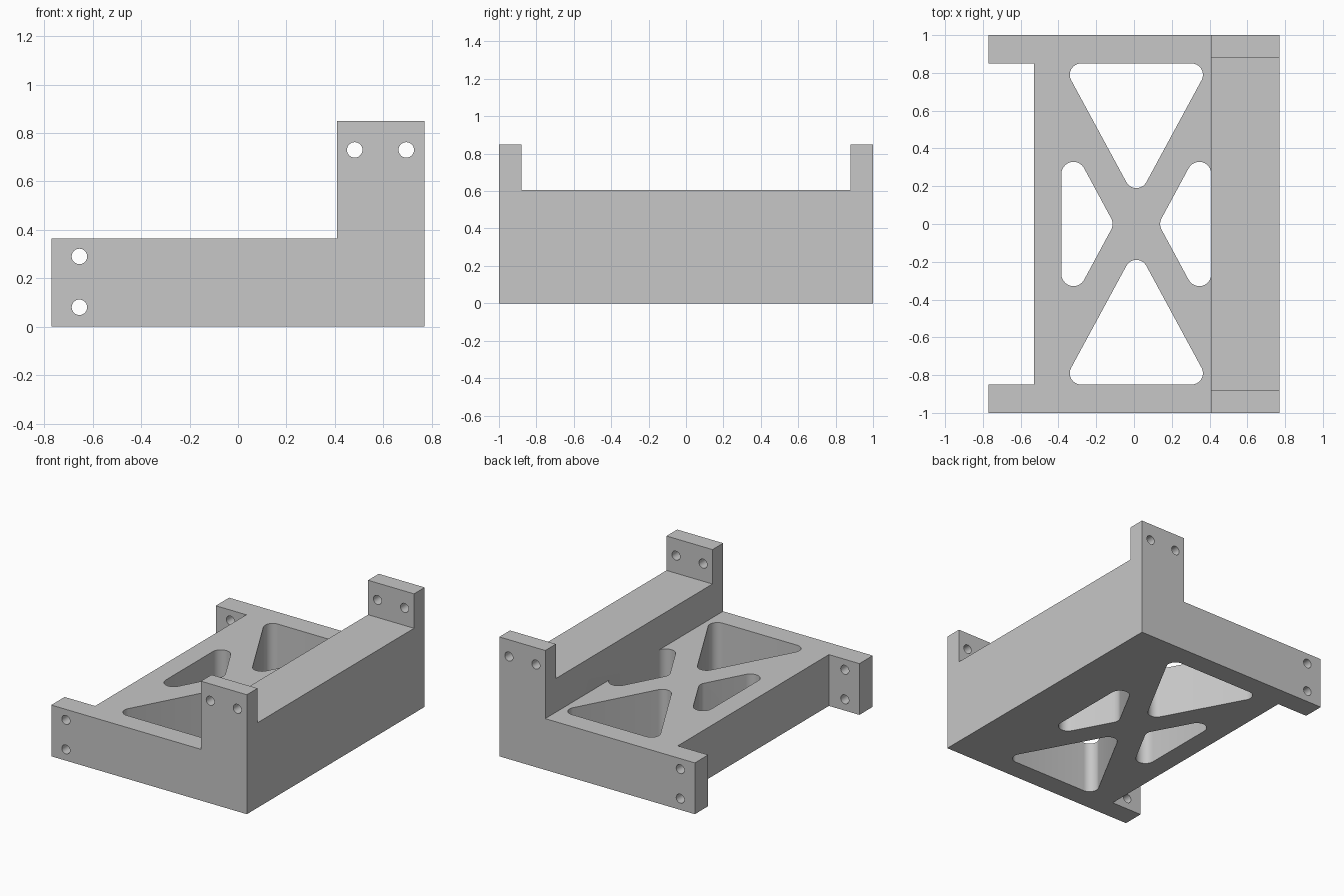
import bpy, bmesh, math
from mathutils import Vector

if "Cube" in bpy.data.objects:
    bpy.data.objects.remove(bpy.data.objects["Cube"], do_unlink=True)

# Single flat grey
grey = bpy.data.materials.new("light grey")
grey.use_nodes = True
colour = (0.57, 0.57, 0.57, 1)
grey.diffuse_color = colour
grey.node_tree.nodes["Principled BSDF"].inputs["Base Color"].default_value = colour


def prism(name, base, offset):
    """Extrude a closed outline of 3D points by an offset."""
    bm = bmesh.new()
    face = bm.faces.new([bm.verts.new(p) for p in base])
    out = bmesh.ops.extrude_face_region(bm, geom=[face])
    moved = [v for v in out["geom"] if isinstance(v, bmesh.types.BMVert)]
    bmesh.ops.translate(bm, verts=moved, vec=offset)
    bmesh.ops.recalc_face_normals(bm, faces=bm.faces)
    mesh = bpy.data.meshes.new(name)
    bm.to_mesh(mesh)
    bm.free()
    mesh.materials.append(grey)
    obj = bpy.data.objects.new(name, mesh)
    bpy.context.collection.objects.link(obj)
    return obj


def box(name, x0, x1, y0, y1, z0, z1):
    return prism(name, [(x0, y0, z0), (x1, y0, z0), (x1, y1, z0), (x0, y1, z0)],
                 (0, 0, z1 - z0))


def rounded(centres, r, steps=10):
    """Outline round a convex, counter-clockwise polygon of corner centres."""
    pts, n = [], len(centres)
    for i in range(n):
        a, b, c = (Vector(centres[(i + k) % n]) for k in (-1, 0, 1))
        start = math.atan2(*(b - a).yx) - math.pi / 2
        turn = (math.atan2(*(c - b).yx) - math.pi / 2 - start) % math.tau
        for k in range(steps + 1):
            t = start + turn * k / steps
            pts.append((b.x + r * math.cos(t), b.y + r * math.sin(t)))
    return pts


# Main body: L-shaped side profile extruded across the full depth
X, STEP, PLATE, RAIL, TOP = 0.77, 0.408, 0.365, 0.605, 0.85
profile = [(-X, 0), (X, 0), (X, TOP), (STEP, TOP), (STEP, PLATE), (-X, PLATE)]
body = prism("bracket_body", [(x, -1, z) for x, z in profile], (0, 2, 0))

# Saddle between the upright ears, and notch between the end lugs
cutters = [box("saddle_cutter", STEP - 0.1, X + 0.1, -0.88, 0.88, RAIL, 1),
           box("notch_cutter", -X - 0.1, -0.53, -0.85, 0.85, -0.1, 0.5)]

# Four rounded triangular pockets forming the cross brace
MID = 0.0125
for s in (1, -1):
    end = [(MID, 0.25 * s), (MID + 0.2925 * s, 0.79 * s), (MID - 0.2925 * s, 0.79 * s)]
    side = [(MID + 0.19 * s, 0), (MID + 0.333 * s, -0.265 * s), (MID + 0.333 * s, 0.265 * s)]
    for name, centres, r in (("end_pocket_cutter", end, 0.06),
                             ("side_pocket_cutter", side, 0.064)):
        cutters.append(prism(name, [(x, y, -0.1) for x, y in rounded(centres, r)],
                             (0, 0, PLATE + 0.105)))

# Bolt holes through both lugs and both ears
for x, z in ((-0.655, 0.29), (-0.655, 0.08), (0.482, 0.73), (0.695, 0.73)):
    ring = [(x + 0.032 * math.cos(k * math.tau / 32), -1.1,
             z + 0.032 * math.sin(k * math.tau / 32)) for k in range(32)]
    cutters.append(prism("bolt_hole_cutter", ring, (0, 2.2, 0)))

# Cut everything, then drop the cutters
bpy.ops.object.select_all(action="DESELECT")
bpy.context.view_layer.objects.active = body
body.select_set(True)
for cutter in cutters:
    cutter.hide_render = True
    mod = body.modifiers.new("cut", "BOOLEAN")
    mod.operation, mod.solver, mod.object = "DIFFERENCE", "EXACT", cutter
    bpy.ops.object.modifier_apply(modifier=mod.name)
    bpy.data.objects.remove(cutter, do_unlink=True)

bpy.ops.object.shade_smooth_by_angle(angle=math.radians(30))
